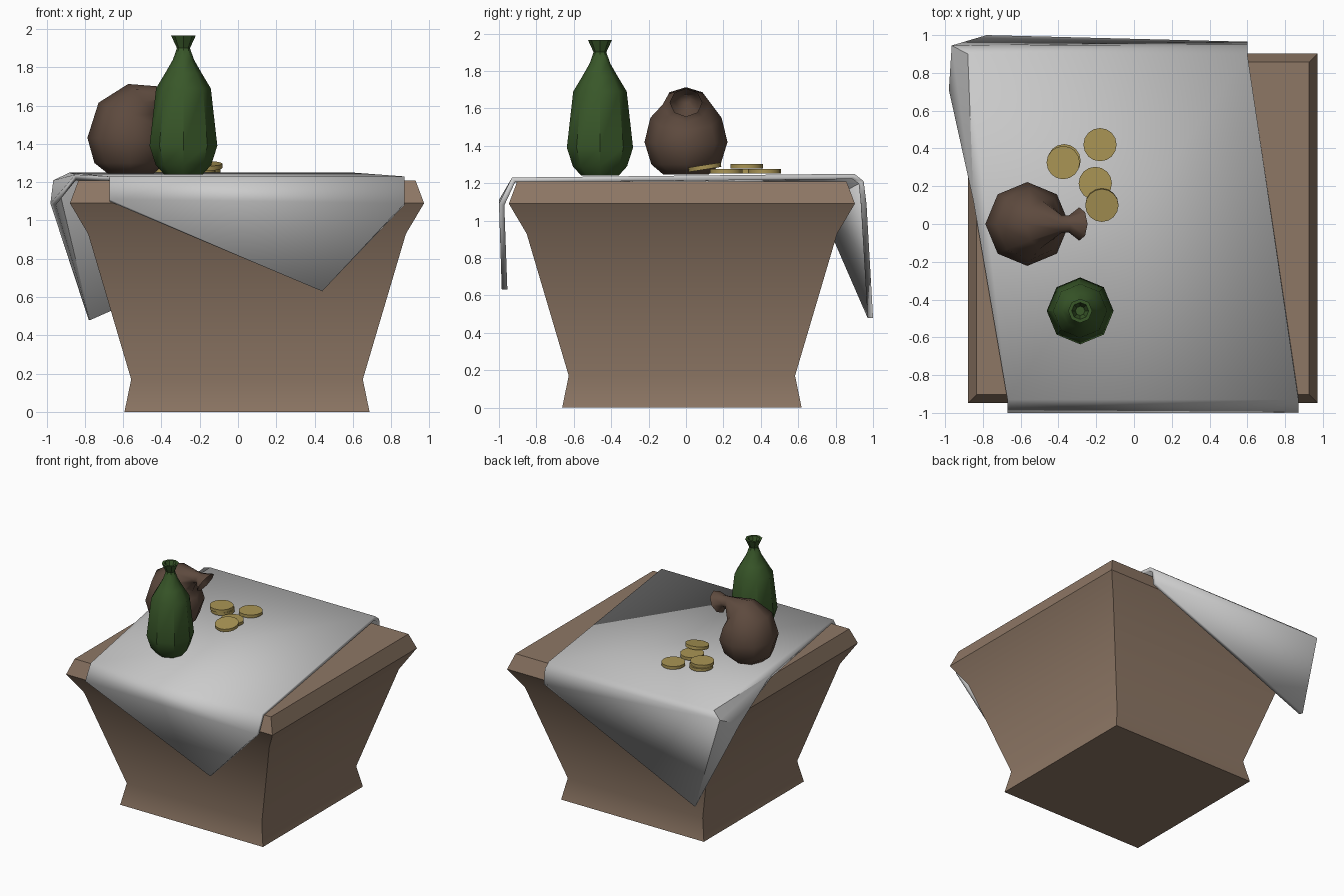
import bpy, bmesh, math
from mathutils import Vector, Matrix

if "Cube" in bpy.data.objects:
    bpy.data.objects.remove(bpy.data.objects["Cube"])


def material(name, rgb):
    m = bpy.data.materials.new(name)
    m.diffuse_color = (*rgb, 1)
    m.use_nodes = True
    m.node_tree.nodes["Principled BSDF"].inputs["Base Color"].default_value = m.diffuse_color
    return m


def finish(bm, name, mat, angle):
    me = bpy.data.meshes.new(name)
    bm.to_mesh(me)
    bm.free()
    ob = bpy.data.objects.new(name, me)
    bpy.context.collection.objects.link(ob)
    if mat:
        me.materials.append(mat)
    bpy.ops.object.select_all(action='DESELECT')
    bpy.context.view_layer.objects.active = ob
    ob.select_set(True)
    bpy.ops.object.shade_smooth_by_angle(angle=math.radians(angle))
    return ob


def loft(name, rings, sides, mat, angle, y=0.0, phase=0.0):
    """Skin rings of (x, z, radius, tilt towards +x in degrees), capping both ends."""
    bm = bmesh.new()
    loops = []
    for x, z, r, tilt in rings:
        rot = Matrix.Rotation(math.radians(tilt), 3, 'Y')
        loop = []
        for i in range(sides):
            a = phase + 2 * math.pi * i / sides
            loop.append(bm.verts.new(Vector((x, y, z)) + rot @ Vector((r * math.cos(a), r * math.sin(a), 0))))
        loops.append(loop)
    for lo, hi in zip(loops, loops[1:]):
        for i in range(sides):
            j = (i + 1) % sides
            bm.faces.new((lo[i], lo[j], hi[j], hi[i]))
    bm.faces.new(loops[0][::-1])
    bm.faces.new(loops[-1])
    return finish(bm, name, mat, angle)


wood = material("wood", (0.27, 0.185, 0.13))
glass = material("green_glass", (0.04, 0.095, 0.022))
leather = material("leather", (0.11, 0.068, 0.048))
gold = material("gold", (0.40, 0.30, 0.09))

# Square flared table block
profile = [(0, .64), (.17, .605), (.93, .83), (1.09, .925), (1.21, .88)]
loft("table", [(.047, z, h * math.sqrt(2), 0) for z, h in profile], 4, wood, 35,
     y=-.022, phase=math.pi / 4)

# Cloth laid askew, with hanging corners at front and back left
points = {
    'A': (-.67, -.93, 1.23), 'B': (.87, -.93, 1.23), 'C': (.60, .90, 1.25),
    'D': (-.88, .90, 1.25), 'E': (-.85, .12, 1.24),
    'F': (-.67, -1.0, 1.11), 'G': (.87, -1.0, 1.09), 'H': (.44, -.985, .63),
    'I': (.60, .95, 1.21), 'J': (.60, .965, 1.09), 'K': (-.965, .945, 1.21),
    'L': (-.98, .71, 1.09), 'P': (-.78, 1.0, .48),
}
bm = bmesh.new()
v = {k: bm.verts.new(p) for k, p in points.items()}
for face in ("ABCD", "ADE", "AFGB", "FHG", "DCIK", "KIJP", "EDKL", "LKP"):
    bm.faces.new([v[k] for k in face])
cloth = finish(bm, "cloth", None, 50)
solid = cloth.modifiers.new("thickness", 'SOLIDIFY')
solid.thickness = .03
solid.offset = -1

# Bottle with an open flared lip
bottle = [(1.24, .10), (1.29, .145), (1.39, .177), (1.69, .143), (1.77, .095), (1.84, .055),
          (1.90, .034), (1.965, .064), (1.965, .045), (1.91, .025)]
loft("bottle", [(-.285, z, r, 0) for z, r in bottle], 8, glass, 40, y=-.46)

# Sack whose tied neck droops to the right
sack = [(-.56, 1.245, .12, 0), (-.565, 1.30, .185, 0), (-.565, 1.42, .222, 3),
        (-.55, 1.55, .19, 20), (-.49, 1.62, .125, 48), (-.385, 1.65, .048, 88),
        (-.345, 1.65, .045, 100), (-.29, 1.63, .088, 120), (-.31, 1.638, .06, 120),
        (-.345, 1.65, .025, 100)]
loft("sack", sack, 8, leather, 60)

# Scattered coins: (x, y, z of centre, tilt about x)
coins = [(-.18, .42, 1.263, 0), (-.205, .215, 1.263, 0), (-.17, .10, 1.285, 9),
         (-.37, .335, 1.263, 0), (-.375, .325, 1.289, 0)]
for i, (x, y, z, tilt) in enumerate(coins):
    coin = loft(f"coin_{i + 1}", [(0, -.012, .088, 0), (0, .012, .088, 0)], 16, gold, 30)
    coin.location = (x, y, z)
    coin.rotation_euler.x = math.radians(tilt)
